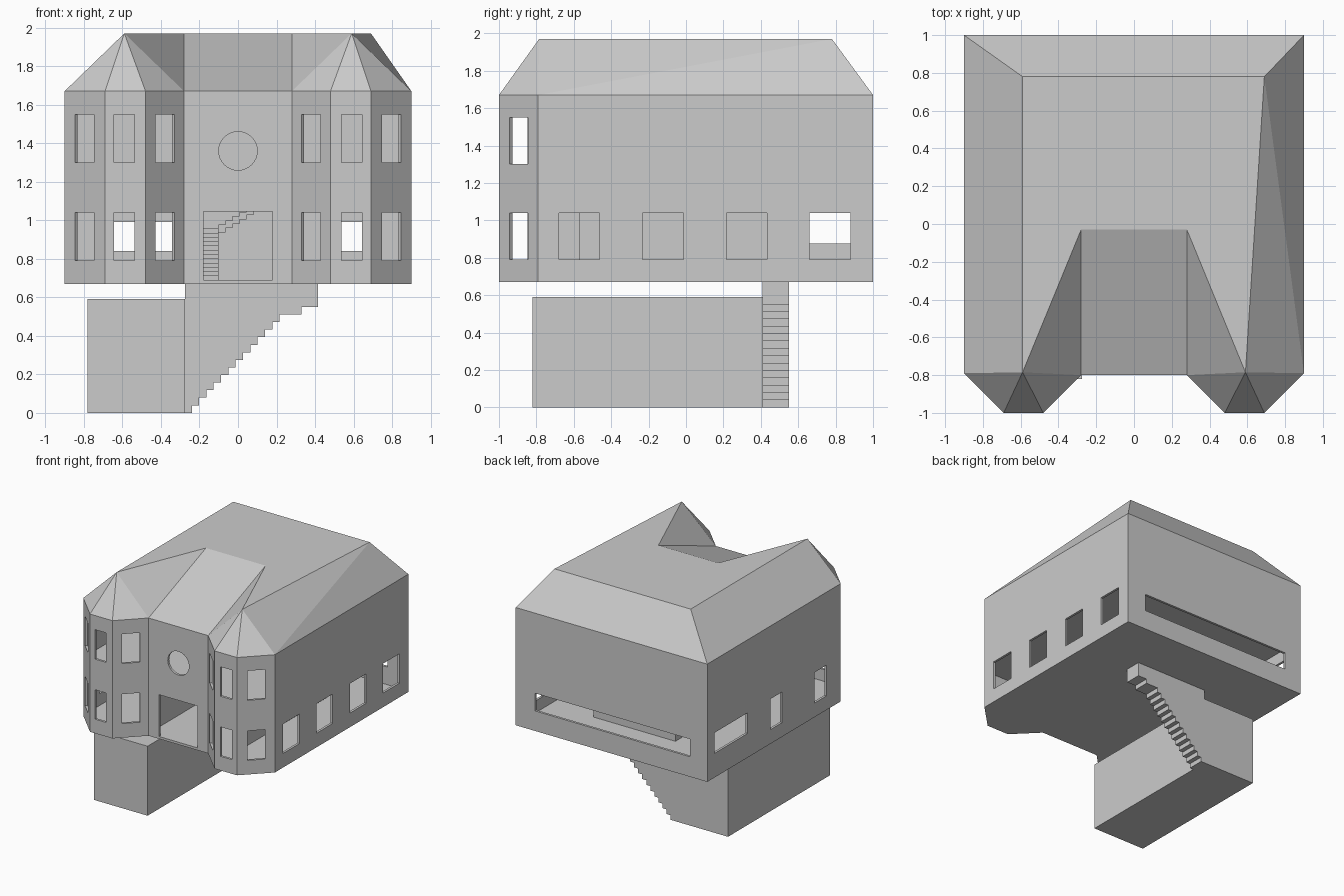
import bpy, bmesh, math
from mathutils import Matrix, Vector

if "Cube" in bpy.data.objects:
    bpy.data.objects.remove(bpy.data.objects["Cube"])

T = 0.02                                   # wall thickness
Z0, FLOOR2, EAVE, RIDGE = 0.67, 1.18, 1.67, 1.97


def finish(name, bm, hide=False):
    bmesh.ops.recalc_face_normals(bm, faces=bm.faces)
    me = bpy.data.meshes.new(name)
    bm.to_mesh(me)
    bm.free()
    ob = bpy.data.objects.new(name, me)
    bpy.context.collection.objects.link(ob)
    ob.hide_render = hide
    return ob


def add_prism(bm, pts, vec):
    face = bm.faces.new([bm.verts.new(p) for p in pts])
    new = bmesh.ops.extrude_face_region(bm, geom=[face], use_keep_orig=True)["geom"]
    bmesh.ops.translate(bm, vec=vec, verts=[g for g in new if isinstance(g, bmesh.types.BMVert)])


def add_box(bm, x0, x1, y0, y1, z0, z1):
    add_prism(bm, [(x0, y0, z0), (x1, y0, z0), (x1, y1, z0), (x0, y1, z0)], (0, 0, z1 - z0))


def box(name, *dims):
    bm = bmesh.new()
    add_box(bm, *dims)
    return finish(name, bm)


def prism(name, plan, z0, z1, hide=False):
    bm = bmesh.new()
    add_prism(bm, [(x, y, z0) for x, y in plan], (0, 0, z1 - z0))
    return finish(name, bm, hide)


def cut(ob, cutters):
    for c in cutters:
        m = ob.modifiers.new("cut", 'BOOLEAN')
        m.operation, m.solver, m.object = 'DIFFERENCE', 'EXACT', c
    dg = bpy.context.evaluated_depsgraph_get()
    me = bpy.data.meshes.new_from_object(ob.evaluated_get(dg))
    ob.modifiers.clear()
    ob.data = me
    for c in cutters:
        bpy.data.objects.remove(c)


def inset(plan, d):
    # mitred inward offset of a counter-clockwise outline
    out = []
    for i, p in enumerate(plan):
        p = Vector(p)
        a = (p - Vector(plan[i - 1])).normalized()
        b = (Vector(plan[(i + 1) % len(plan)]) - p).normalized()
        na, nb = Vector((-a.y, a.x)), Vector((-b.y, b.x))
        q = p + (na + nb) * d / (1 + na.dot(nb))
        out.append((q.x, q.y))
    return out


# House shell with two front bays
half = [(0.28, -0.8), (0.48, -1), (0.69, -1), (0.9, -0.79), (0.9, 1)]
plan = half + [(-x, y) for x, y in reversed(half)]
inner = inset(plan, T)
walls = prism("house_walls", plan, Z0, EAVE)
room = prism("room_cutter", inner, Z0 + T, EAVE - 0.01, True)

# Window, door and slot openings
bm = bmesh.new()


def opening(x, y, w, z0, z1, ang):
    start = len(bm.verts)
    add_box(bm, -w / 2, w / 2, -0.035, 0.035, z0, z1)
    bm.verts.ensure_lookup_table()
    bmesh.ops.transform(bm, verts=bm.verts[start:],
                        matrix=Matrix.Translation((x, y, 0)) @ Matrix.Rotation(ang, 4, 'Z'))


for s in (-1, 1):
    for z in (0.79, 1.3):
        for x, y, w, a in ((0.59, -1, 0.105, 0), (0.797, -0.893, 0.14, 45), (0.378, -0.898, 0.14, -45)):
            opening(s * x, y, w, z, z + 0.25, math.radians(s * a))
for y in (-0.57, -0.123, 0.325, 0.77):
    opening(0.9, y, 0.217, 0.79, 1.04, math.pi / 2)
for y, w, z in ((-0.52, 0.16, 0.79), (0.075, 0.16, 0.79), (0.68, 0.44, 0.875)):
    opening(-0.9, y, w, z, 1.05, math.pi / 2)
opening(-0.01, 1, 1.46, 0.84, 0.99, 0)
opening(0, -0.8, 0.36, Z0 + T, 1.045, 0)
add_box(bm, -0.26, 0.41, 0.42, 0.54, 0.6, 0.7)      # basement stair hole
bmesh.ops.create_cone(bm, cap_ends=True, segments=32, radius1=0.1, radius2=0.1, depth=0.1,
                      matrix=Matrix.Translation((0, -0.8, 1.36)) @ Matrix.Rotation(math.pi / 2, 4, 'X'))
cut(walls, [room, finish("opening_cutter", bm, True)])

# Upper floor with stairwell
upper = prism("upper_floor", inset(plan, T / 2), FLOOR2 - 0.03, FLOOR2)
well = box("well_cutter", -0.19, 0.28, 0.3, 0.55, 1.1, 1.25)
cut(upper, [well])

# Roof: hipped sides, flat top, bay peaks and a sloping middle panel
bm = bmesh.new()
eave = [bm.verts.new((x, y, EAVE)) for x, y in plan]
i0, f1, f2, side, back = eave[:5]
backL, sideL, f2L, f1L, i0L = eave[5:]
top = [(0.59, -0.785), (0.69, 0.78), (-0.59, 0.78), (-0.59, -0.785), (-0.28, -0.03), (0.28, -0.03)]
pk, rb, rbL, pkL, vL, v = [bm.verts.new((x, y, RIDGE)) for x, y in top]
for f in ((pk, rb, rbL, pkL, vL, v), (i0L, i0, v, vL), (back, backL, rbL, rb),
          (side, back, rb), (side, rb, pk), (backL, sideL, pkL, rbL),
          (i0, f1, pk), (f1, f2, pk), (f2, side, pk), (i0, pk, v),
          (f1L, i0L, pkL), (f2L, f1L, pkL), (sideL, f2L, pkL), (i0L, vL, pkL), eave):
    bm.faces.new(f)
finish("roof", bm)

# Hall partitions
box("hall_back_wall", -0.3, 0.47, 0.55, 0.57, Z0 + T, FLOOR2 - 0.03)
box("hall_left_wall", -0.3, -0.28, -0.79, 0.55, Z0 + T, FLOOR2 - 0.03)
box("hall_right_wall", 0.45, 0.47, -0.57, 0.55, Z0 + T, FLOOR2 - 0.03)

# Basement room
box("basement", -0.78, -0.275, -0.82, 0.55, 0, 0.59)

# Basement stair shaft: stepped underside, open at the top
n, run, rise = 13, 0.038, 0.0393
prof = [(-0.275, Z0), (-0.275, 0), (-0.24, 0)]
for i in range(n):
    x, z = -0.24 + i * run, (i + 1) * rise
    prof += [(x, z), (x + run, z)]
prof += [(0.33, n * rise), (0.33, 0.55), (0.415, 0.55), (0.415, Z0)]
bm = bmesh.new()
add_prism(bm, [(x, 0.41, z) for x, z in prof], (0, 0.14, 0))
lid = [f for f in bm.faces if all(abs(q.co.z - Z0) < 1e-4 for q in f.verts)]
ob = finish("basement_stair", bm)
bm = bmesh.new()
bm.from_mesh(ob.data)
bmesh.ops.delete(bm, geom=[f for f in bm.faces if all(abs(q.co.z - Z0) < 1e-4 for q in f.verts)],
                 context='FACES')
bm.to_mesh(ob.data)
bm.free()

# Hall stair: a flight towards the back, then one to the right
bm = bmesh.new()
r = 0.0222
for i in range(12):
    z = Z0 + T + (i + 1) * r
    add_box(bm, -0.18, -0.1, 0.0 + i * 0.034, 0.034 + i * 0.034, z - 0.04, z)
add_box(bm, -0.18, -0.1, 0.408, 0.54, 0.92, 0.955)
for i in range(10):
    z = 0.955 + (i + 1) * r
    add_box(bm, -0.1 + i * 0.036, -0.064 + i * 0.036, 0.42, 0.54, z - 0.04, z)
finish("hall_stair", bm)
